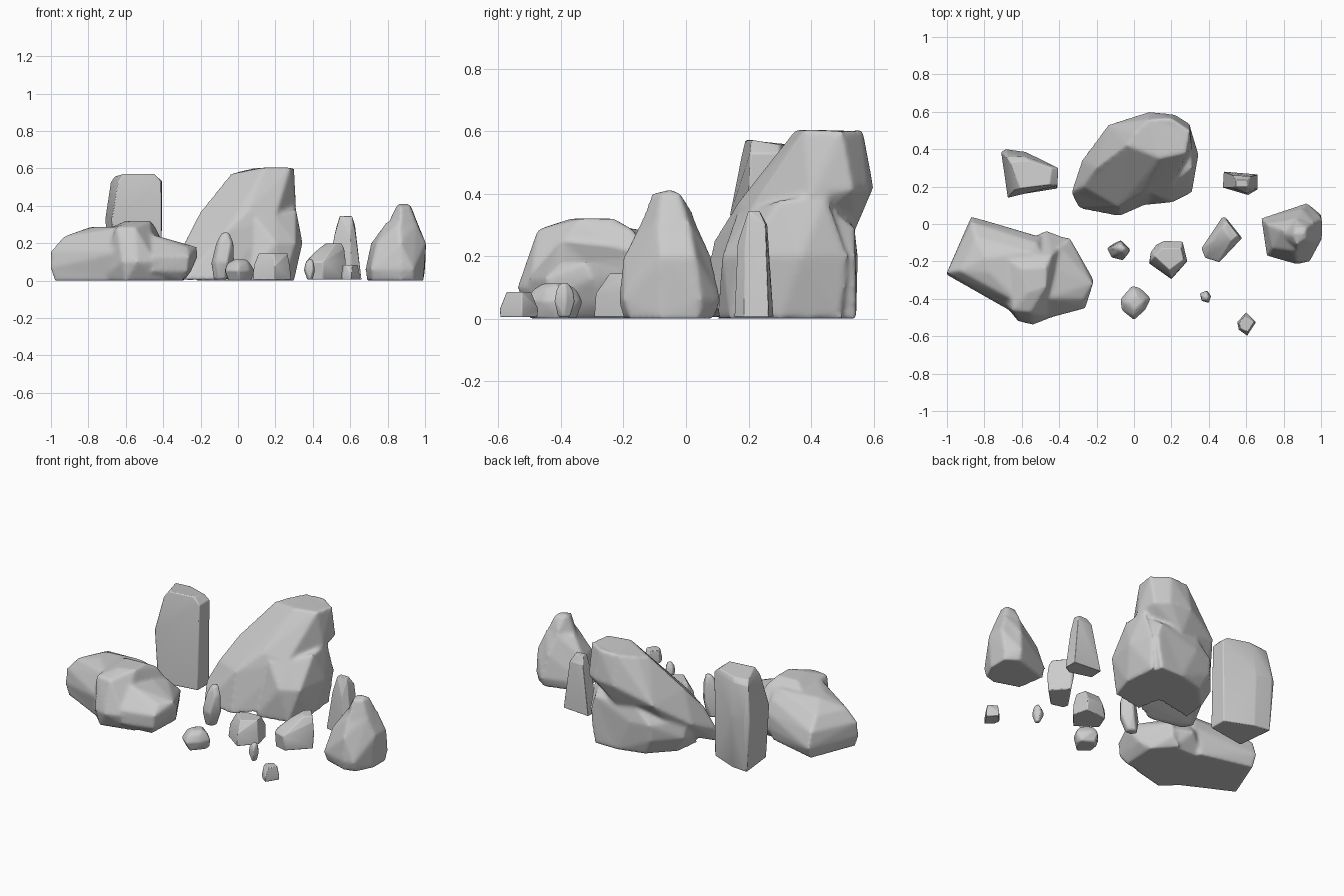
import bpy, bmesh


def hull_mesh(name, parts):
    """One mesh holding a convex hull for each point list."""
    mesh = bpy.data.meshes.new(name)
    for pts in parts:
        bm = bmesh.new()
        for p in pts:
            bm.verts.new(p)
        res = bmesh.ops.convex_hull(bm, input=bm.verts[:])
        junk = {v for v in res["geom_interior"] + res["geom_unused"]
                if isinstance(v, bmesh.types.BMVert)}
        bmesh.ops.delete(bm, geom=list(junk), context='VERTS')
        bmesh.ops.dissolve_limit(bm, angle_limit=0.1, verts=bm.verts[:], edges=bm.edges[:])
        bmesh.ops.recalc_face_normals(bm, faces=bm.faces[:])
        part = bpy.data.meshes.new("part")
        bm.to_mesh(part)
        bm.free()
        acc = bmesh.new()
        acc.from_mesh(mesh)
        acc.from_mesh(part)
        acc.to_mesh(mesh)
        acc.free()
        bpy.data.meshes.remove(part)
    ob = bpy.data.objects.new(name, mesh)
    bpy.context.collection.objects.link(ob)
    return ob


def ring(z, *xy):
    return [(x, y, z) for x, y in xy]


def boulder(name, *parts):
    """Several hulls fused into one softened stone."""
    ob = hull_mesh(name, parts)
    m = ob.modifiers.new("fuse", 'REMESH')
    m.mode = 'VOXEL'
    m.voxel_size = 0.01
    m.use_smooth_shade = True
    s = ob.modifiers.new("soften", 'SMOOTH')
    s.factor = 0.5
    s.iterations = 8
    return ob


def stone(name, *rings, bevel=0.008):
    """A single faceted stone with worn edges."""
    ob = hull_mesh(name, [sum(rings, [])])
    b = ob.modifiers.new("worn_edges", 'BEVEL')
    b.width = bevel
    b.segments = 2
    b.limit_method = 'ANGLE'
    b.angle_limit = 0.3
    bpy.ops.object.select_all(action='DESELECT')
    ob.select_set(True)
    bpy.context.view_layer.objects.active = ob
    bpy.ops.object.shade_smooth_by_angle(angle=0.5)
    return ob


# Large central boulder: leaning slab, front bulge, rear base
slab = [(-.32, .14, .01), (-.29, .08, .0), (-.08, .04, .0), (.1, .12, .04),
        (-.335, .17, .1), (-.27, .2, .23), (-.2, .3, .37),
        (-.28, .34, .18), (-.14, .53, .33), (-.07, .5, .46),
        (.08, .60, .42), (.22, .585, .42), (.3, .535, .41), (.31, .4, .4),
        (.05, .165, .37), (-.08, .09, .25), (.2, .2, .34), (-.04, .42, .57),
        (.0, .48, .585), (.14, .35, .605), (.28, .38, .605), (.3, .5, .6),
        (.2, .565, .605), (.08, .56, .6), (.1, .54, .28), (-.2, .36, .1)]
bulge = (ring(0, (.05, .1), (.25, .14), (.3, .3), (.28, .5), (0, .4))
         + ring(.2, (.2, .115), (.31, .17), (.345, .37), (.3, .52))
         + [(.31, .3, .38), (.305, .45, .4), (.2, .2, .34), (.1, .16, .33)])
base = (ring(0, (-.22, .2), (-.2, .36), (-.07, .5), (.1, .545), (.25, .545), (.27, .3))
        + ring(.1, (-.26, .25), (-.25, .38), (-.12, .52), (.05, .55), (.27, .545))
        + ring(.2, (-.25, .34), (-.12, .53), (0, .55), (.28, .54))
        + ring(.29, (-.02, .53), (.25, .54))
        + ring(.36, (.0, .48), (.28, .45)))
boulder("large_boulder", slab, bulge, base)

# Low wide boulder: domed left slab, central hump, right end
left = (ring(0, (-.98, -.27), (-.87, .01), (-.55, -.07), (-.5, -.4), (-.62, -.45), (-.8, -.33))
        + ring(.07, (-1.005, -.27), (-.87, .04), (-.55, -.055))
        + ring(.16, (-1.0, -.26), (-.87, .01), (-.8, -.36), (-.6, -.5), (-.5, -.07))
        + ring(.235, (-.935, -.25), (-.85, -.07), (-.78, -.33), (-.52, -.1))
        + ring(.287, (-.79, -.18), (-.77, -.26), (-.56, -.15), (-.48, -.19), (-.6, -.43)))
hump = (ring(0, (-.75, -.36), (-.6, -.5), (-.4, -.45), (-.38, -.1), (-.6, -.1))
        + ring(.1, (-.62, -.52), (-.54, -.54), (-.44, -.5), (-.35, -.08), (-.47, -.035))
        + ring(.285, (-.65, -.465), (-.55, -.475), (-.44, -.17), (-.68, -.18))
        + ring(.32, (-.57, -.37), (-.47, -.34), (-.47, -.23), (-.6, -.24)))
right = (ring(0, (-.55, -.45), (-.3, -.42), (-.29, -.2), (-.4, -.08))
         + ring(.05, (-.45, -.5), (-.27, -.45), (-.25, -.25), (-.35, -.08))
         + ring(.13, (-.45, -.5), (-.26, -.45), (-.215, -.3), (-.345, -.07))
         + ring(.18, (-.22, -.32), (-.27, -.4))
         + ring(.2, (-.42, -.42), (-.3, -.3), (-.4, -.12))
         + ring(.25, (-.5, -.2), (-.47, -.4)))
boulder("low_boulder", left, hump, right)

# Right pointed boulder: wide body with a flattened peak
body = (ring(0, (.69, .02), (.915, .09), (.99, .04), (.99, -.08), (.94, -.18), (.87, -.2), (.715, -.15))
        + ring(.06, (.68, .03), (.925, .112), (1.0, .05), (.94, -.2), (.87, -.215), (.71, -.17))
        + ring(.2, (.71, .0), (.9, .08), (1.005, .03), (1.005, -.08), (.87, -.2), (.74, -.13))
        + ring(.31, (.79, -.03), (.87, .03), (.96, .01), (.955, -.09), (.86, -.145)))
peak = (ring(.2, (.75, -.05), (.88, .07), (1.0, .0), (1.0, -.08), (.87, -.185))
        + ring(.34, (.825, -.05), (.87, .02), (.945, .0), (.94, -.09), (.87, -.135))
        + ring(.4, (.845, -.06), (.86, -.02), (.925, -.02), (.92, -.08), (.87, -.11))
        + ring(.412, (.86, -.05), (.91, -.05)))
boulder("pointed_boulder", body, peak)

# Tall standing stone at the rear left
stone("standing_stone",
      ring(.005, (-.685, .38), (-.58, .37), (-.41, .3), (-.41, .19), (-.66, .15)),
      ring(.33, (-.71, .385), (-.685, .4), (-.58, .385), (-.405, .3), (-.41, .19), (-.675, .14)),
      ring(.53, (-.68, .36), (-.58, .36), (-.405, .3), (-.41, .205), (-.64, .18)),
      ring(.572, (-.61, .19), (-.45, .21)),
      ring(.557, (-.66, .33), (-.56, .34), (-.44, .3)), bevel=.006)

# Slim stone at the rear right
stone("slim_stone",
      ring(.005, (.48, .28), (.66, .265), (.66, .185), (.61, .155), (.475, .195)),
      ring(.24, (.52, .265), (.63, .255), (.63, .19), (.6, .165), (.515, .195)),
      ring(.3, (.53, .26), (.625, .255)),
      ring(.345, (.545, .235), (.6, .235), (.61, .2), (.545, .2)), bevel=.003)

# Medium stones in the foreground
stone("sloped_stone",
      ring(.005, (.37, -.14), (.48, .02), (.57, -.075), (.455, -.19), (.38, -.17)),
      ring(.1, (.36, -.13), (.47, .035), (.49, .035), (.578, -.075), (.455, -.205), (.38, -.18)),
      ring(.17, (.43, -.09), (.48, .015), (.57, -.07)),
      ring(.2, (.47, -.02), (.5, .01), (.556, -.06), (.52, -.09)), bevel=.006)
stone("flat_top_stone",
      ring(.005, (.08, -.21), (.12, -.11), (.26, -.1), (.285, -.2), (.2, -.295)),
      ring(.08, (.085, -.2), (.09, -.15), (.16, -.09), (.26, -.095), (.278, -.2), (.2, -.29)),
      ring(.145, (.11, -.17), (.15, -.13), (.25, -.13), (.265, -.19), (.19, -.245)), bevel=.004)
stone("slender_pebble",
      ring(.005, (-.13, -.13), (-.11, -.16), (-.07, -.16), (-.06, -.12), (-.1, -.1)),
      ring(.1, (-.145, -.13), (-.12, -.18), (-.06, -.195), (-.018, -.14), (-.07, -.085)),
      ring(.2, (-.12, -.12), (-.1, -.17), (-.04, -.17), (-.022, -.14), (-.07, -.09)),
      ring(.257, (-.09, -.13), (-.06, -.15), (-.045, -.13), (-.07, -.11)), bevel=.01)

# Small pebbles
stone("round_pebble",
      ring(.0, (-.05, -.44), (-.04, -.38), (.0, -.35), (.07, -.38), (.07, -.42), (.01, -.49)),
      ring(.055, (-.072, -.4), (-.068, -.46), (-.01, -.33), (.03, -.34), (.09, -.4), (.06, -.46), (0, -.515)),
      ring(.095, (-.055, -.42), (-.04, -.38), (.0, -.35), (.065, -.4), (.05, -.45), (.0, -.49)),
      ring(.113, (-.02, -.42), (.01, -.38), (.045, -.42), (.0, -.46)))
stone("tiny_pebble",
      ring(.005, (.37, -.39), (.39, -.37), (.4, -.39), (.385, -.41)),
      ring(.055, (.352, -.37), (.36, -.41), (.4, -.422), (.412, -.385), (.39, -.355)),
      ring(.09, (.358, -.38), (.365, -.41), (.4, -.415), (.407, -.385), (.39, -.36)),
      ring(.113, (.375, -.39), (.39, -.375), (.4, -.39), (.385, -.405)), bevel=.005)
stone("angular_pebble",
      ring(.005, (.555, -.525), (.6, -.475), (.65, -.525), (.605, -.595), (.56, -.56)),
      ring(.03, (.552, -.525), (.6, -.472), (.652, -.525), (.605, -.597), (.56, -.565)),
      ring(.085, (.56, -.53), (.59, -.495), (.64, -.525), (.61, -.575), (.57, -.56)), bevel=.003)
